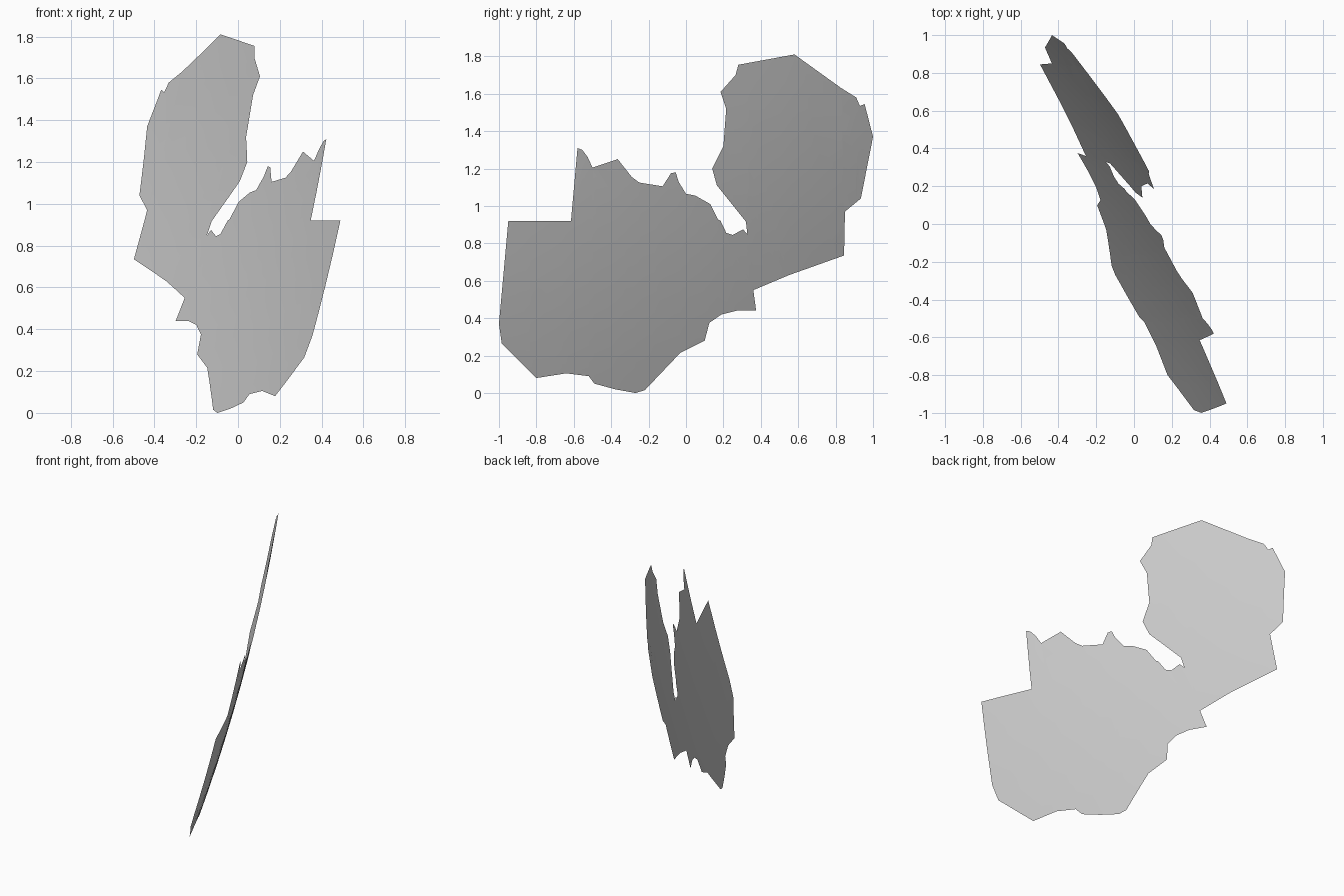
import bpy, bmesh, math
from mathutils import Vector

# Curved map sheet: a flat outline (seen from +x) wrapped onto a large sphere
RADIUS = 10.78
CENTRE = Vector((-9.251, -4.88, 3.346))

# Outline as (y, z), clockwise from the west corner
outline = [
    # north-west edge up to the notch
    (-.95, .92), (-.615, .92), (-.60, 1.0), (-.59, 1.19), (-.58, 1.31), (-.555, 1.3),
    (-.525, 1.26), (-.50, 1.205), (-.365, 1.25), (-.365, 1.185), (-.29, 1.155),
    (-.25, 1.125), (-.125, 1.105), (-.10, 1.12), (-.08, 1.175), (-.055, 1.18),
    (-.04, 1.13), (0, 1.065), (.05, 1.055), (.13, 1.01), (.145, .94), (.185, .92),
    (.205, .86), (.25, .845), (.305, .875), (.335, .84), (.36, 1.075),
    # north-east lobe
    (.305, 1.06), (.30, 1.03), (.24, 1.035), (.165, 1.11), (.14, 1.2), (.20, 1.32),
    (.215, 1.52), (.185, 1.61), (.265, 1.70), (.28, 1.755), (.58, 1.81),
    (.615, 1.735), (.675, 1.735), (.70, 1.69), (.83, 1.63), (.91, 1.58), (.92, 1.53),
    (.955, 1.545), (.98, 1.44), (1.0, 1.37), (.92, 1.29), (.94, 1.22), (.91, 1.15),
    (.91, 1.04), (.935, 1.04), (.85, .97), (.84, .89), (.79, .80), (.80, .75),
    (.845, .735),
    # southern edge
    (.55, .63), (.36, .55), (.375, .44), (.27, .44), (.19, .42), (.125, .375),
    (.10, .28), (-.03, .215), (-.22, .015), (-.27, 0), (-.38, .02), (-.49, .05),
    (-.52, .09), (-.64, .105), (-.80, .08), (-.985, .265), (-1.0, .37),
]

bm = bmesh.new()
verts = [bm.verts.new((0, y, z)) for y, z in outline]
bm.faces.new(verts)
bmesh.ops.triangulate(bm, faces=bm.faces[:])


def slice_sheet(point, normal):
    bmesh.ops.bisect_plane(bm, geom=bm.verts[:] + bm.edges[:] + bm.faces[:],
                           dist=1e-5, plane_co=point, plane_no=normal)


# Grid cuts so the sheet can bend
for i in range(1, 12):
    slice_sheet((0, -1 + i / 6 + .003, 0), (0, 1, 0))
    slice_sheet((0, 0, i * 1.81 / 12 + .003), (0, 0, 1))

# Wrap onto the sphere
for v in bm.verts:
    dy, dz = v.co.y - CENTRE.y, v.co.z - CENTRE.z
    v.co.x = CENTRE.x + math.sqrt(RADIUS ** 2 - dy * dy - dz * dz)

# Outer side faces away from the sphere centre
for f in bm.faces:
    f.normal_update()
    if f.normal.x < 0:
        f.normal_flip()
    f.smooth = True

mesh = bpy.data.meshes.new("country_sheet")
bm.to_mesh(mesh)
bm.free()
sheet = bpy.data.objects.new("country_sheet", mesh)
bpy.context.collection.objects.link(sheet)
